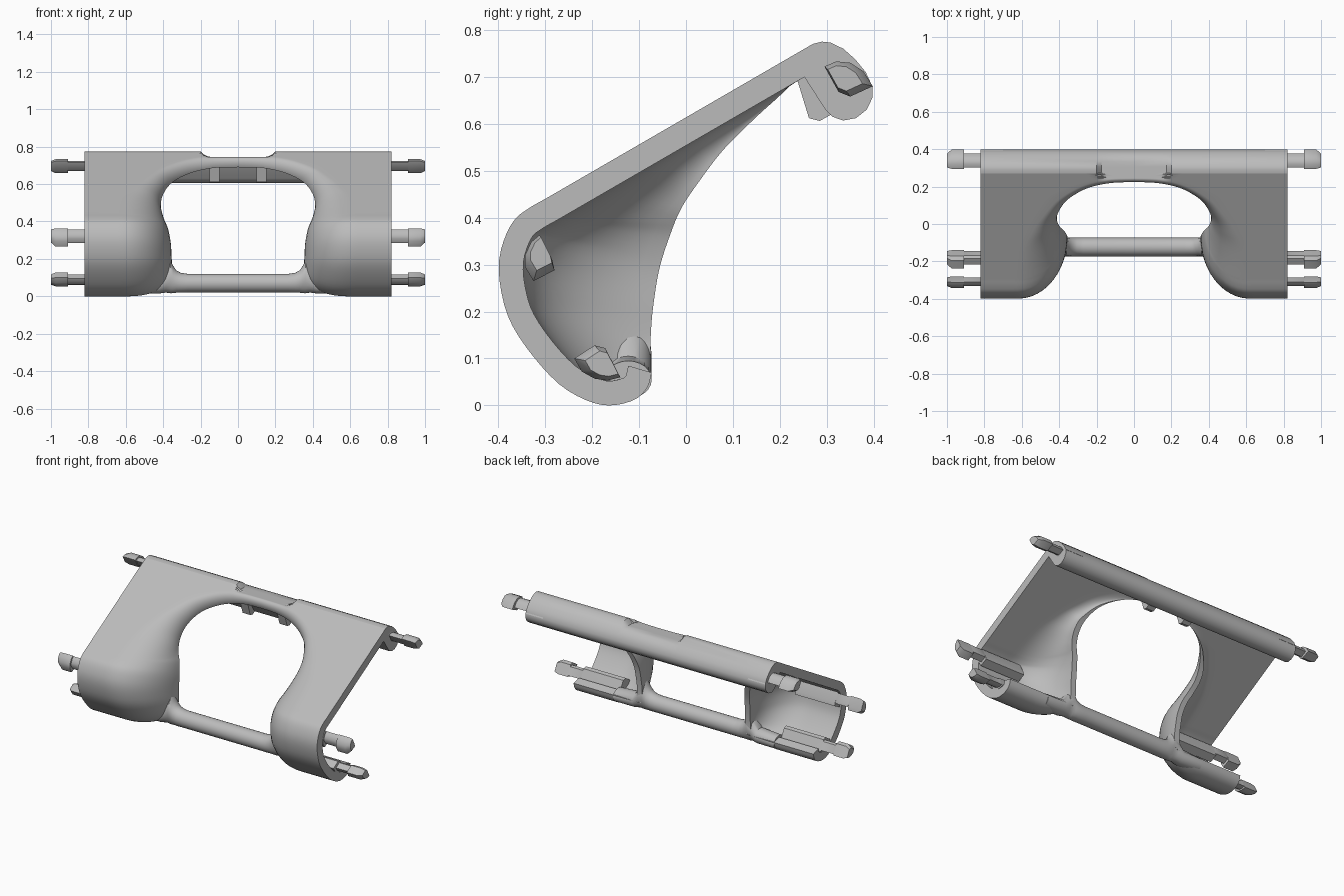
import bpy, bmesh, math
from mathutils import Vector

if "Cube" in bpy.data.objects:
    bpy.data.objects.remove(bpy.data.objects["Cube"])

grey = bpy.data.materials.new("light grey plastic")
grey.use_nodes = True
COLOUR = (0.5, 0.5, 0.5, 1)
grey.diffuse_color = COLOUR
grey.node_tree.nodes["Principled BSDF"].inputs["Base Color"].default_value = COLOUR

END = 0.82      # half width of the shell
WALL = 0.052    # shell thickness


def loft(name, rings, angle=35):
    """Skin closed rings, cap ends that are off the mirror plane, mirror in x."""
    bm = bmesh.new()
    loops = [[bm.verts.new(p) for p in ring] for ring in rings]
    n = len(loops[0])
    for a, b in zip(loops, loops[1:]):
        for i in range(n):
            j = (i + 1) % n
            bm.faces.new((a[i], a[j], b[j], b[i]))
    for loop in (loops[0], loops[-1]):
        if max(abs(v.co.x) for v in loop) > 1e-4:
            bm.faces.new(loop)
    bmesh.ops.remove_doubles(bm, verts=bm.verts, dist=1e-5)
    bmesh.ops.recalc_face_normals(bm, faces=bm.faces)
    mesh = bpy.data.meshes.new(name)
    bm.to_mesh(mesh)
    bm.free()
    mesh.materials.append(grey)
    mesh.shade_smooth()
    mesh.set_sharp_from_angle(angle=math.radians(angle))
    obj = bpy.data.objects.new(name, mesh)
    bpy.context.scene.collection.objects.link(obj)
    mirror = obj.modifiers.new("mirror", 'MIRROR')
    mirror.use_clip = True
    return obj


def spline(points, t):
    """Catmull-Rom through a list of vectors, t counted in points."""
    last = len(points) - 1
    i = min(int(t), last - 1)
    f = t - i
    a, b, c, d = (points[min(max(k, 0), last)] for k in range(i - 1, i + 3))
    return b + 0.5 * f * (c - a + f * (2 * a - 5 * b + 4 * c - d
                                       + f * (3 * (b - c) + d - a)))


# Shell section in (y, z): rear lip, round belly, then the straight slope
section = [Vector(p) for p in (
    (-.073, .07), (-.083, .037), (-.11, .012), (-.16, 0), (-.21, .01),
    (-.27, .045), (-.33, .11), (-.375, .18), (-.395, .25), (-.398, .31),
    (-.385, .36), (-.364, .397), (-.335, .42), (-.30, .44))]
slope_end = Vector((.27, .77))
LIN = len(section) - 1
TOP = LIN + 1


def shell_yz(s):
    if s >= LIN:
        return section[-1].lerp(slope_end, s - LIN)
    return spline(section, max(s, 0))


def notch_top(x):
    """Height limit that forms the shallow recess at the middle of the top."""
    return .745 + .03 * min(max((abs(x) - .175) / .025, 0), 1)


def shell(x, s, depth=0):
    s = min(max(s, 0), TOP)
    p = shell_yz(s)
    d = (shell_yz(min(s + .02, TOP)) - shell_yz(max(s - .02, 0))).normalized()
    p = p + Vector((d.y, -d.x)) * depth
    return Vector((x, p.x, min(p.y, notch_top(x))))


# Opening rim: x, y, z, station on section, flare width, flare rise, outer x, outer rise
rim = [Vector(r) for r in (
    (.36, -.075, .07, 0, .2, 0, END, 0),
    (.355, -.075, .11, 2.5, .22, 0, END, 0),
    (.352, -.075, .15, 5, .25, 0, END, 0),
    (.355, -.07, .21, 7.5, .26, 0, END, 0),
    (.36, -.057, .29, 10.5, .26, 0, END, 0),
    (.375, -.035, .36, 12.6, .24, 0, END, 0),
    (.4, -.01, .42, 13.2, .2, 0, END, 0),
    (.413, .03, .48, 13.43, .13, .02, END, .07),
    (.4, .08, .545, 13.57, .08, .04, END, .18),
    (.35, .145, .61, 13.71, .05, .05, END, .29),
    (.25, .2, .66, 13.825, .025, .06, .5, .175),
    (.13, .226, .686, 13.88, .01, .06, .23, .12),
    (0, .233, .69, 13.89, 0, .06, 0, .11))]


def shell_row(t):
    x, y, z, s, flare, rise, xo, so = spline(rim, t)
    s = min(max(s, 0), TOP)
    xo, so = min(xo, END), min(s + so, TOP)
    xb, sb = x + flare, min(s + rise, TOP)
    edge = Vector((x, y, z))
    gap = (edge - shell(x, s)).length
    lip = .035 * min(max((gap - WALL) / .06, 0), 1)

    def layer(depth, shift):
        corner = shell(x + shift, s, depth)
        start = shell(xb, sb, depth)
        stop = edge + Vector((shift, 0, 0))
        pts = [shell(xo + (xb - xo) * k / 8, so + (sb - so) * k / 8, depth)
               for k in range(8)]
        for k in range(13):
            a = math.pi / 2 * k / 12
            pts.append(corner + (start - corner) * (1 - math.sin(a))
                       + (stop - corner) * (1 - math.cos(a)))
        return pts

    return layer(0, 0) + layer(WALL, lip)[::-1]


STEPS = 8
loft("flared_shell", [shell_row(i / STEPS) for i in range((len(rim) - 1) * STEPS + 1)])

# Rounded hook bar along the rear top edge
hook = [(.27, .77), (.29, .775), (.308, .773), (.335, .76), (.36, .738),
        (.383, .71), (.397, .68), (.397, .655), (.385, .63), (.362, .612),
        (.335, .607), (.312, .615), (.297, .63), (.25, .703)]
loft("rear_hook_bar", [[(x, y, min(z, notch_top(x))) for y, z in hook]
                       for x in (0, .175, .2, END)])

# Lower cross bar, widening where it runs into the shell
bar_stations = [(0, .07, .05), (.27, .07, .05), (.305, .072, .053),
                (.33, .079, .06), (.347, .09, .073), (.36, .102, .086),
                (.385, .09, .07), (.42, .06, .045), (.55, .055, .04)]
loft("lower_cross_bar", [
    [(x, -.123 + .05 * math.cos(a), cz + rz * math.sin(a))
     for a in (math.tau * k / 24 for k in range(24))]
    for x, cz, rz in bar_stations], 50)


# Snap pins: body, thinner neck, full tip with a tapered end
def snap_pin(name, outline, anchor, start):
    stations = [(start, 1), (END, 1), (END + .002, .74), (.908, .74),
                (.91, 1), (.975, 1), (1, .72)]
    ax, az = anchor
    loft(name, [[(x, ax + (y - ax) * k, az + (z - az) * k) for y, z in outline]
                for x, k in stations], 40)


snap_pin("front_pin",
         [(-.312, .363), (-.33, .348), (-.343, .32), (-.343, .295), (-.325, .265),
          (-.28, .288), (-.285, .31)], (-.3, .345), .55)
snap_pin("lower_pin",
         [(-.238, .1), (-.222, .072), (-.195, .057), (-.168, .053), (-.14, .06),
          (-.172, .122), (-.195, .128)], (-.155, .085), .55)
snap_pin("upper_pin",
         [(.295, .722), (.32, .733), (.35, .73), (.378, .712), (.398, .68),
          (.35, .658), (.325, .668)], (.32, .7), .7)

# Small clips under the middle of the hook bar
clip = [(.235, .7), (.262, .612), (.285, .606), (.31, .62), (.27, .71)]
loft("hook_clip", [[(x, y, z) for y, z in clip] for x in (.1, .152)])
